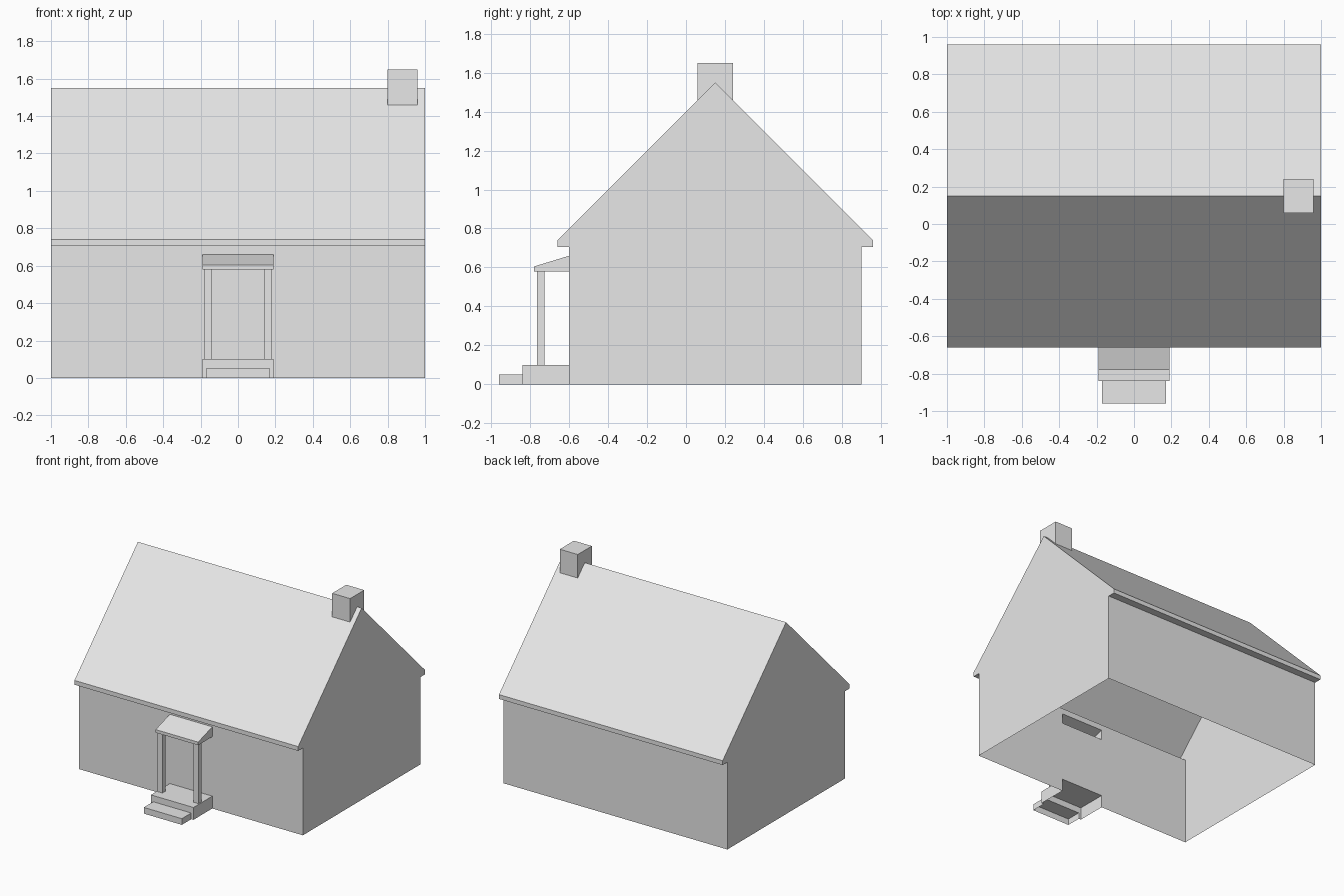
import bpy
import bmesh

cube = bpy.data.objects.get("Cube")
if cube:
    bpy.data.objects.remove(cube, do_unlink=True)

grey = bpy.data.materials.new("plain_grey")
grey.use_nodes = True
colour = (0.8, 0.8, 0.8, 1)
grey.diffuse_color = colour
grey.node_tree.nodes["Principled BSDF"].inputs["Base Color"].default_value = colour


def extrude(bm, profile, x0, x1, skip=(), ends=True):
    """Sweep a closed (y, z) profile along x, leaving out the skipped sides."""
    a = [bm.verts.new((x0, y, z)) for y, z in profile]
    b = [bm.verts.new((x1, y, z)) for y, z in profile]
    n = len(profile)
    for i in range(n):
        if i not in skip:
            j = (i + 1) % n
            bm.faces.new((a[i], a[j], b[j], b[i]))
    if ends:
        bm.faces.new(a[::-1])
        bm.faces.new(b)


def panel(bm, xs, rows, holes=()):
    """Sheet of cells between x cuts and (y, z) rows, with some cells open."""
    grid = [[bm.verts.new((x, y, z)) for x in xs] for y, z in rows]
    for r in range(len(rows) - 1):
        for c in range(len(xs) - 1):
            if (c, r) not in holes:
                bm.faces.new((grid[r][c], grid[r][c + 1],
                              grid[r + 1][c + 1], grid[r + 1][c]))


def finish(name, bm):
    bmesh.ops.remove_doubles(bm, verts=bm.verts, dist=0.0005)
    loose = [v for v in bm.verts if not v.link_faces]
    bmesh.ops.delete(bm, geom=loose, context='VERTS')
    bmesh.ops.recalc_face_normals(bm, faces=bm.faces)
    mesh = bpy.data.meshes.new(name)
    bm.to_mesh(mesh)
    bm.free()
    mesh.materials.append(grey)
    bpy.context.collection.objects.link(bpy.data.objects.new(name, mesh))


# Main dimensions
front, back, ridge_y, ridge_z = -0.6, 0.9, 0.15, 1.55
eave, overhang, eave_low = 0.81, 0.06, 0.705
eave_high = ridge_z - eave
porch_w, step_w = 0.19, 0.17
ch_x0, ch_x1, ch_half = 0.80, 0.96, 0.09
ch_z = ridge_z - ch_half

# House shell: gables, back wall, fascias and soffits, open underneath
bm = bmesh.new()
profile = [(front, 0), (front, eave_low), (front - overhang, eave_low),
           (front - overhang, eave_high), (ridge_y, ridge_z),
           (back + overhang, eave_high), (back + overhang, eave_low),
           (back, eave_low), (back, 0)]
extrude(bm, profile, -1, 1, skip=(0, 3, 4, 8))
# Front wall, open behind the porch slab and porch roof
panel(bm, (-1, -porch_w, porch_w, 1),
      [(front, z) for z in (0, 0.1, 0.58, 0.66, eave_low)],
      holes={(1, 0), (1, 2)})
# Roof slopes, open under the chimney
for s in (-1, 1):
    panel(bm, (-1, ch_x0, ch_x1, 1),
          [(ridge_y + s * eave, eave_high), (ridge_y + s * ch_half, ch_z),
           (ridge_y, ridge_z)], holes={(1, 1)})
finish("house_shell", bm)

# Chimney straddling the ridge
bm = bmesh.new()
lo, hi = ridge_y - ch_half, ridge_y + ch_half
extrude(bm, [(lo, ch_z), (lo, 1.65), (hi, 1.65), (hi, ch_z), (ridge_y, ridge_z)],
        ch_x0, ch_x1, skip=(3, 4))
finish("chimney", bm)

# Porch slab, with its riser open behind the step
bm = bmesh.new()
extrude(bm, [(-0.84, 0), (-0.84, 0.1), (front, 0.1), (front, 0)],
        -porch_w, porch_w, skip=(0, 2, 3))
panel(bm, (-porch_w, -step_w, step_w, porch_w),
      [(-0.84, z) for z in (0, 0.05, 0.1)], holes={(1, 0)})
finish("porch_slab", bm)

# Front step
bm = bmesh.new()
extrude(bm, [(-0.96, 0), (-0.96, 0.05), (-0.84, 0.05), (-0.84, 0)],
        -step_w, step_w, skip=(2, 3))
finish("front_step", bm)

# Porch posts
for side, s in (("right", -1), ("left", 1)):
    bm = bmesh.new()
    extrude(bm, [(-0.765, 0.1), (-0.765, 0.58), (-0.725, 0.58), (-0.725, 0.1)],
            s * 0.14, s * 0.182, skip=(1, 3))
    finish("porch_post_" + side, bm)

# Sloping porch roof
bm = bmesh.new()
extrude(bm, [(front, 0.58), (-0.78, 0.58), (-0.78, 0.605), (front, 0.66)],
        -porch_w, porch_w, skip=(3,))
finish("porch_roof", bm)
